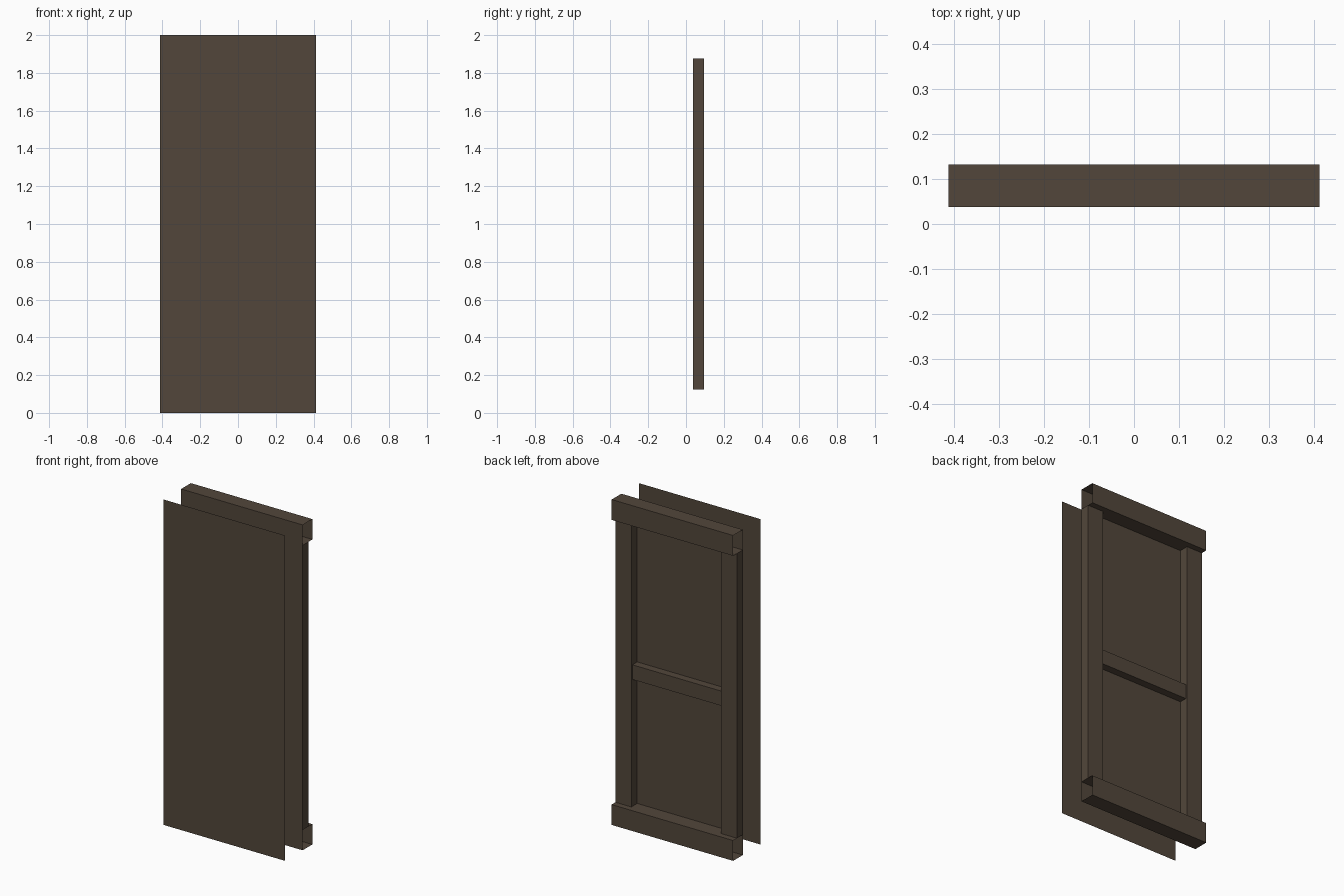
import bpy, bmesh
from mathutils import Vector

if "Cube" in bpy.data.objects:
    bpy.data.objects.remove(bpy.data.objects["Cube"])

wood = bpy.data.materials.new("dark brown wood")
wood.use_nodes = True
colour = (0.085, 0.062, 0.043, 1)
wood.diffuse_color = colour
wood.node_tree.nodes["Principled BSDF"].inputs["Base Color"].default_value = colour

W, H = 0.413, 2.0            # half width, height
BACK, SKIN = 0.132, 0.038    # outermost faces, inner panel
BEAM, STILE = 0.125, 0.108   # beam height, stile width


def box(name, lo, hi, drop=()):
    """Box between two corners, without the faces whose normals are in drop."""
    lo, hi = Vector(lo), Vector(hi)
    bm = bmesh.new()
    bmesh.ops.create_cube(bm, size=1)
    bm.normal_update()
    gone = [f for f in bm.faces if any(f.normal.dot(Vector(d)) > 0.9 for d in drop)]
    bmesh.ops.delete(bm, geom=gone, context='FACES')
    for v in bm.verts:
        v.co = Vector(((lo[i] + hi[i]) / 2 + v.co[i] * (hi[i] - lo[i]) for i in range(3)))
    mesh = bpy.data.meshes.new(name)
    bm.to_mesh(mesh)
    bm.free()
    mesh.materials.append(wood)
    obj = bpy.data.objects.new(name, mesh)
    bpy.context.collection.objects.link(obj)
    return obj


FRONT, REAR = (0, -1, 0), (0, 1, 0)
ENDS = [(1, 0, 0), (-1, 0, 0)]
CAPS = [(0, 0, 1), (0, 0, -1)]

# Thin skins: the front sheet and the panel behind the frame
box("front_sheet", (-W, -BACK, 0), (W, SKIN, H), ENDS + CAPS + [REAR])
box("inner_panel", (-W, SKIN, BEAM), (W, BACK, H - BEAM), ENDS + CAPS + [REAR])

# Hollow beams, open at the ends
for name, z in (("bottom_beam", 0), ("top_beam", H - BEAM)):
    box(name, (-W, SKIN, z), (W, BACK, z + BEAM), ENDS)

# Upright stiles
for name, x in (("right_stile", -W), ("left_stile", W - STILE)):
    box(name, (x, SKIN, BEAM), (x + STILE, 0.095, H - BEAM), CAPS + [FRONT])

# Middle rail between the stiles
box("middle_rail", (STILE - W, SKIN, 0.905), (W - STILE, 0.085, 0.995), ENDS + [FRONT])
